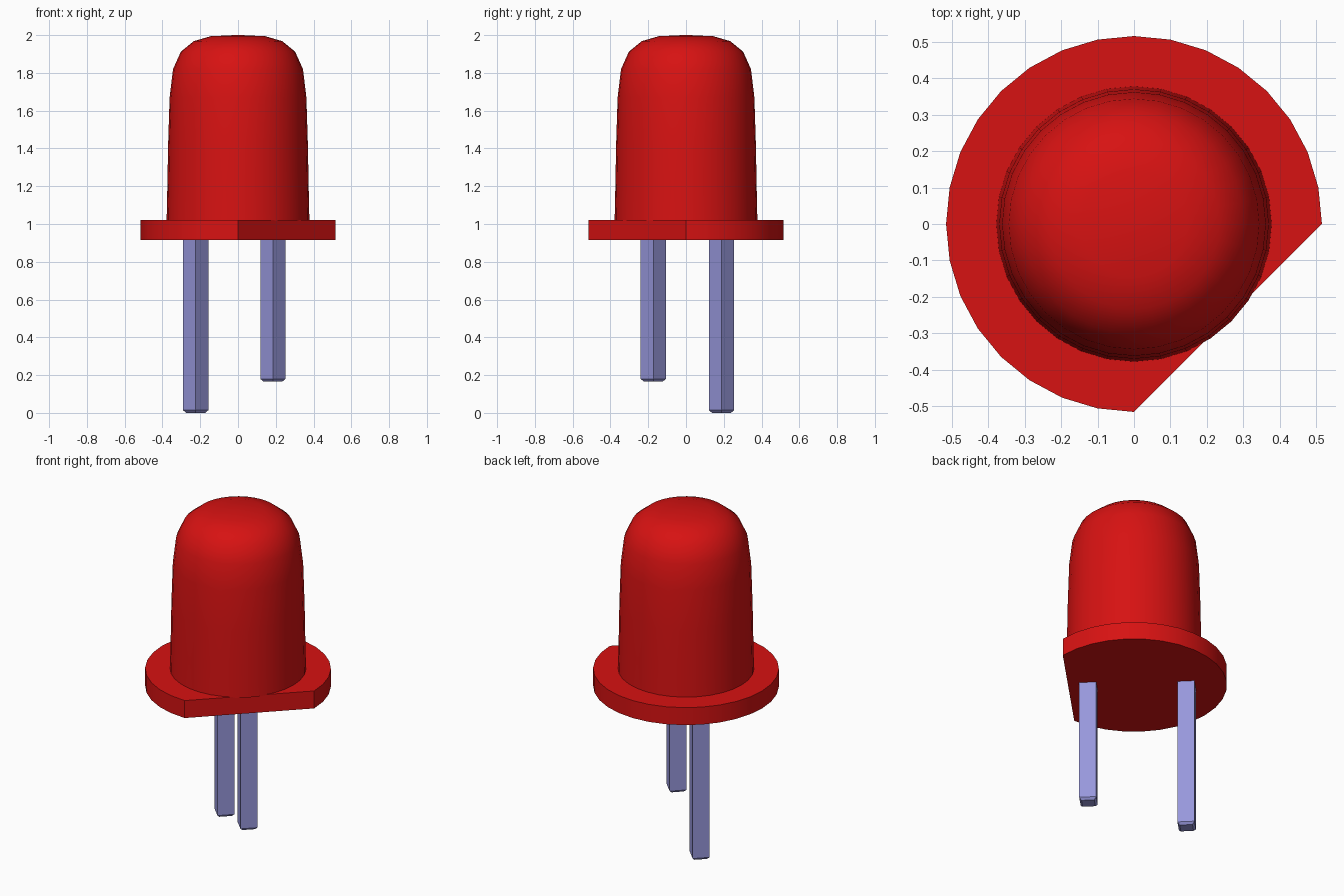
import bpy, math

if "Cube" in bpy.data.objects:
    bpy.data.objects.remove(bpy.data.objects["Cube"])


def material(name, rgb):
    m = bpy.data.materials.new(name)
    m.diffuse_color = (*rgb, 1)
    m.use_nodes = True
    m.node_tree.nodes["Principled BSDF"].inputs["Base Color"].default_value = m.diffuse_color
    return m


red = material("red_plastic", (0.68, 0.006, 0.006))
metal = material("lead_metal", (0.31, 0.31, 0.71))


def make(name, verts, faces, mat, smooth=True):
    me = bpy.data.meshes.new(name)
    me.from_pydata(verts, [], faces)
    me.materials.append(mat)
    ob = bpy.data.objects.new(name, me)
    bpy.context.collection.objects.link(ob)
    if smooth:
        bpy.ops.object.select_all(action='DESELECT')
        ob.select_set(True)
        bpy.context.view_layer.objects.active = ob
        bpy.ops.object.shade_smooth_by_angle(angle=math.radians(35))
    return ob


def loft(name, rings, mat, smooth=True):
    """Skin a stack of rings (bottom to top) and cap both ends."""
    n = len(rings[0])
    verts = [p for ring in rings for p in ring]
    faces = [(k * n + i, k * n + (i + 1) % n, (k + 1) * n + (i + 1) % n, (k + 1) * n + i)
             for k in range(len(rings) - 1) for i in range(n)]
    faces.append(tuple(reversed(range(n))))
    faces.append(tuple(range(len(verts) - n, len(verts))))
    return make(name, verts, faces, mat, smooth)


def circle(r, z, angles, cx=0, cy=0):
    return [(cx + r * math.cos(a), cy + r * math.sin(a), z) for a in angles]


STEP = math.tau / 32

# Rim with one quarter cut off as a flat (front right)
rim_angles = [i * STEP for i in range(25)]
loft("rim", [circle(0.516, z, rim_angles) for z in (0.915, 1.022)], red)

# Domed lens
full = [i * STEP for i in range(32)]
profile = [(0.378, 1.018), (0.374, 1.2), (0.37, 1.42), (0.362, 1.67), (0.344, 1.82),
           (0.302, 1.913), (0.234, 1.968), (0.145, 1.994), (0.02, 2.0)]
loft("lens", [circle(r, z, full) for r, z in profile], red)

# Square leads turned 45 degrees, with slightly chamfered tips
quarter = [i * math.pi / 2 for i in range(4)]
for name, x, y, z in (("long_lead", -0.224, 0.188, 0.0), ("short_lead", 0.185, -0.173, 0.166)):
    loft(name, [circle(0.05, z, quarter, x, y), circle(0.067, z + 0.014, quarter, x, y),
                circle(0.067, 0.92, quarter, x, y)], metal, smooth=False)
